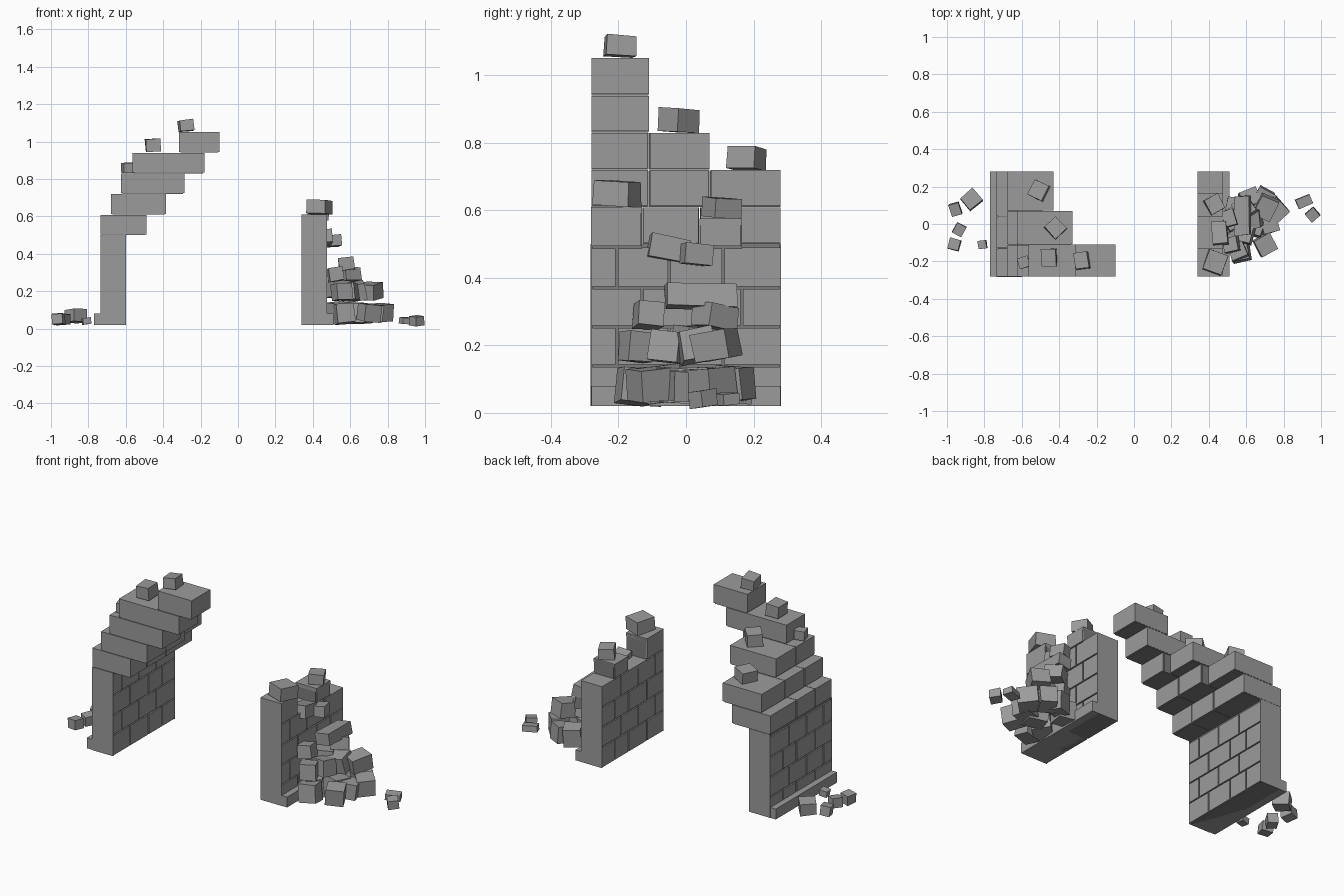
import bpy, bmesh, random
from mathutils import Matrix, Vector, Euler

random.seed(4)

def material(name, v):
    m = bpy.data.materials.new(name)
    m.diffuse_color = (v, v, v, 1)
    return m

STONE = material("stone grey", 0.33)
MORTAR = material("mortar grey", 0.2)

def finish(name, bm, mat=STONE):
    me = bpy.data.meshes.new(name)
    bm.to_mesh(me)
    bm.free()
    me.materials.append(mat)
    ob = bpy.data.objects.new(name, me)
    bpy.context.collection.objects.link(ob)
    return ob

def add_box(bm, x0, x1, y0, y1, z0, z1):
    c = Vector(((x0 + x1) / 2, (y0 + y1) / 2, (z0 + z1) / 2))
    m = Matrix.Translation(c) @ Matrix.Diagonal((x1 - x0, y1 - y0, z1 - z0, 1))
    bmesh.ops.create_cube(bm, size=1, matrix=m)

def boxes(name, items, mat=STONE):
    bm = bmesh.new()
    for b in items:
        add_box(bm, *b)
    return finish(name, bm, mat)

Y = 0.28          # half depth of the arch
GAP = 0.0035      # half width of a mortar seam
SKIN = 0.008      # brick face thickness

def face_bricks(name, x0, x1, courses, top_at):
    """Running-bond brick faces, cut to the broken top edge."""
    bm = bmesh.new()
    for i, (z0, z1) in enumerate(zip(courses, courses[1:])):
        cuts = [-Y, -0.13, 0.04, 0.165, Y] if i % 2 == 0 else [-Y, -0.205, -0.05, 0.11, Y]
        for a, b in zip(cuts, cuts[1:]):
            top = min(z1, top_at((a + b) / 2))
            if top - z0 < 0.02:
                continue
            lo = a if a == -Y else a + GAP
            hi = b if b == Y else b - GAP
            add_box(bm, x0, x1, lo, hi, z0 + GAP, top - GAP)
    return finish(name, bm)

COURSES = [0.02, 0.14, 0.255, 0.37, 0.49]

# Left pier: core, brick faces on both sides, outer footing
boxes("left_pier_core", [(-0.735 + SKIN, -0.60 - SKIN, -Y, Y, 0.02, 0.50)], MORTAR)
boxes("left_pier_ends", [(-0.735, -0.60, s * Y - 0.003, s * Y + 0.001, 0.02, 0.50) for s in (-1, 1)])
boxes("left_footing", [(-0.77, -0.60 - SKIN, -Y, Y, 0.02, 0.08)])
for x0, side in ((-0.735, "outer"), (-0.60 - SKIN, "inner")):
    face_bricks("left_pier_bricks_" + side, x0, x0 + SKIN, COURSES, lambda y: 9)

# Corbelled courses: (z0, outer x, [(y0, y1, inner x)])
A, B = -0.11, 0.07
corbels = [
    (0.50, -0.735, [(-Y, -0.13, -0.49), (-0.13, 0.04, -0.49), (0.04, Y, -0.49)]),
    (0.61, -0.68, [(-Y, A, -0.385), (A, B, -0.385), (B, Y, -0.43)]),
    (0.72, -0.625, [(-Y, A, -0.285), (A, B, -0.33)]),
    (0.83, -0.565, [(-Y, A, -0.18)]),
    (0.94, -0.315, [(-Y, A, -0.10)]),
]
for i, (z, xo, secs) in enumerate(corbels):
    items, joints = [], []
    for k, (a, b, xi) in enumerate(secs):
        lo = a + (GAP if k else 0)
        hi = b - (GAP if k < len(secs) - 1 else 0)
        items.append((xo, xi, lo, hi, z + GAP, z + 0.11 - (0 if i == 4 else GAP / 2)))
        joints.append((xo + SKIN, xi - SKIN, a + 0.001, b - 0.001, z, z + 0.108))
    boxes("corbel_course_%d" % (i + 1), items)
    boxes("corbel_mortar_%d" % (i + 1), joints, MORTAR)

# Right pier with a broken, notched top
def right_top(y):
    return 0.61 if y < -0.13 else 0.49 if y < 0.04 else 0.575 if y < 0.165 else 0.49

steps = [-Y, -0.13, 0.04, 0.165, Y]
boxes("right_pier_core", [(0.34 + SKIN, 0.475 - SKIN, a, b, 0.02, right_top((a + b) / 2) - 0.005)
                          for a, b in zip(steps, steps[1:])], MORTAR)
boxes("right_pier_ends", [(0.34, 0.475, -Y - 0.001, -Y + 0.003, 0.02, 0.61),
                          (0.34, 0.475, Y - 0.003, Y + 0.001, 0.02, 0.49)])
boxes("right_pier_caps", [(0.34, 0.475, a, b, right_top((a + b) / 2) - 0.02, right_top((a + b) / 2))
                          for a, b in zip(steps, steps[1:])])
boxes("right_footing", [(0.34 + SKIN, 0.51, -Y, Y, 0.02, 0.08)])
for x0, side in ((0.34, "outer"), (0.475 - SKIN, "inner")):
    face_bricks("right_pier_bricks_" + side, x0, x0 + SKIN, COURSES + [0.61], right_top)

# Loose stones: (x, y, z, width, depth, height, turn)
def stones(name, items, tilt):
    for i, (x, y, z, w, d, h, turn) in enumerate(items):
        bm = bmesh.new()
        rot = Euler((random.uniform(-tilt, tilt), random.uniform(-tilt, tilt), turn)).to_matrix().to_4x4()
        bmesh.ops.create_cube(bm, size=1, matrix=Matrix.Diagonal((w, d, h, 1)))
        for v in bm.verts:
            v.co *= random.uniform(0.93, 1.03)
        bm.transform(Matrix.Translation((x, y, z)) @ rot)
        finish("%s_%d" % (name, i + 1), bm)

stones("resting_stone", [
    (-0.28, -0.195, 1.085, 0.075, 0.09, 0.06, 0.15),
    (-0.455, -0.18, 0.98, 0.08, 0.095, 0.07, 0.03),
    (-0.42, -0.02, 0.866, 0.085, 0.09, 0.07, 0.75),
    (-0.51, 0.18, 0.753, 0.085, 0.09, 0.065, -0.45),
    (-0.59, -0.205, 0.86, 0.06, 0.06, 0.055, 0.3),
    (0.435, -0.205, 0.65, 0.11, 0.115, 0.075, -0.35),
    (0.43, 0.105, 0.607, 0.085, 0.09, 0.06, 0.5),
], 0.13)

stones("upper_rubble", [
    (0.51, 0.03, 0.468, 0.065, 0.085, 0.06, 0.3),
    (0.46, -0.05, 0.485, 0.08, 0.12, 0.07, 0.1),
    (0.58, 0.045, 0.345, 0.085, 0.215, 0.07, 0.02),
    (0.52, -0.11, 0.29, 0.08, 0.08, 0.075, 0.2),
    (0.59, 0.085, 0.285, 0.10, 0.10, 0.07, 0.6),
    (0.555, -0.145, 0.195, 0.09, 0.085, 0.09, 0.4),
    (0.59, -0.055, 0.195, 0.09, 0.09, 0.09, -0.25),
    (0.705, 0.09, 0.20, 0.10, 0.115, 0.085, -0.45),
    (0.53, 0.03, 0.21, 0.10, 0.11, 0.09, 0.5),
    (0.63, 0.03, 0.20, 0.10, 0.10, 0.09, 0.1),
], 0.2)

stones("lower_rubble", [
    (0.57, -0.155, 0.08, 0.10, 0.09, 0.105, 0.2),
    (0.54, -0.08, 0.085, 0.10, 0.10, 0.11, 0.7),
    (0.70, -0.11, 0.085, 0.10, 0.10, 0.095, 0.5),
    (0.64, -0.01, 0.08, 0.11, 0.10, 0.105, -0.3),
    (0.76, 0.075, 0.085, 0.10, 0.11, 0.095, 0.75),
    (0.72, 0.0, 0.08, 0.09, 0.10, 0.09, 0.3),
    (0.62, 0.14, 0.085, 0.10, 0.09, 0.105, 0.4),
    (0.54, 0.09, 0.08, 0.10, 0.10, 0.105, -0.2),
    (0.69, 0.14, 0.08, 0.09, 0.10, 0.095, -0.5),
], 0.13)

stones("scattered_stone", [
    (0.91, 0.12, 0.042, 0.085, 0.055, 0.035, 0.4),
    (0.955, 0.05, 0.042, 0.06, 0.06, 0.05, 0.7),
    (-0.87, 0.13, 0.068, 0.09, 0.085, 0.07, 0.7),
    (-0.955, 0.08, 0.05, 0.055, 0.065, 0.055, 0.3),
    (-0.935, -0.03, 0.05, 0.055, 0.06, 0.055, -0.5),
    (-0.96, -0.11, 0.05, 0.06, 0.06, 0.055, -0.25),
    (-0.81, -0.11, 0.04, 0.045, 0.045, 0.035, 0.15),
], 0.15)
